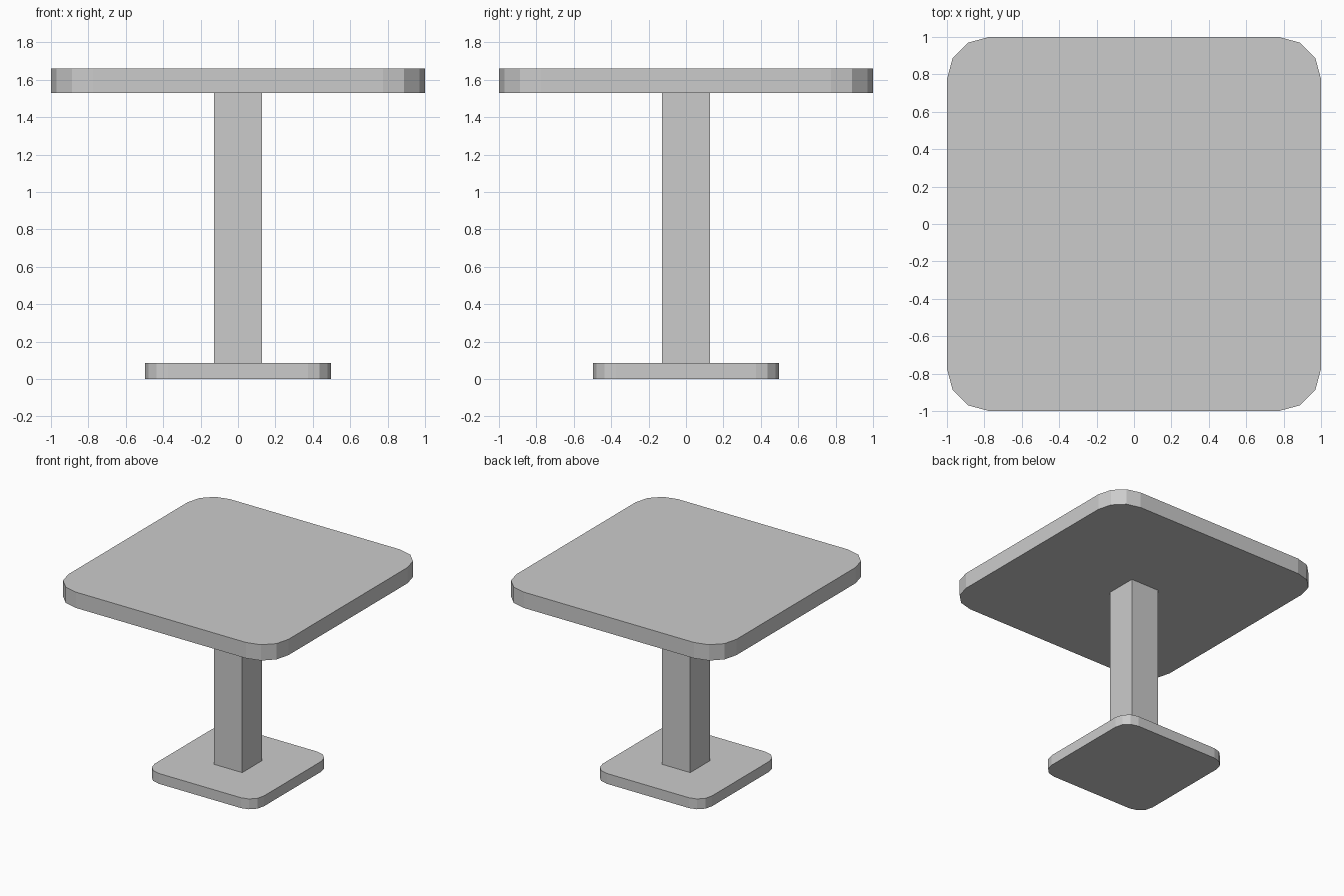
import bpy, bmesh
from math import cos, sin, radians

if "Cube" in bpy.data.objects:
    bpy.data.objects.remove(bpy.data.objects["Cube"])


def slab(name, half, z0, z1, radius=0.0, segments=3):
    """Square slab between z0 and z1, with optional rounded vertical corners."""
    outline = []
    for quarter in range(4):
        sx, sy = ((1, 1), (-1, 1), (-1, -1), (1, -1))[quarter]
        steps = range(segments + 1) if radius else [0]
        for i in steps:
            a = radians(90 * (quarter + i / segments))
            outline.append((sx * (half - radius) + radius * cos(a),
                            sy * (half - radius) + radius * sin(a)))
    bm = bmesh.new()
    face = bm.faces.new([bm.verts.new((x, y, z0)) for x, y in outline])
    result = bmesh.ops.extrude_face_region(bm, geom=[face], use_keep_orig=True)
    for v in result["geom"]:
        if isinstance(v, bmesh.types.BMVert):
            v.co.z = z1
    bmesh.ops.recalc_face_normals(bm, faces=bm.faces[:])
    mesh = bpy.data.meshes.new(name)
    bm.to_mesh(mesh)
    bm.free()
    obj = bpy.data.objects.new(name, mesh)
    bpy.context.collection.objects.link(obj)
    return obj


# Foot plate, square post and table top
slab("base", 0.496, 0.0, 0.085, radius=0.123)
slab("post", 0.128, 0.085, 1.53)
slab("table_top", 1.0, 1.53, 1.66, radius=0.226)
